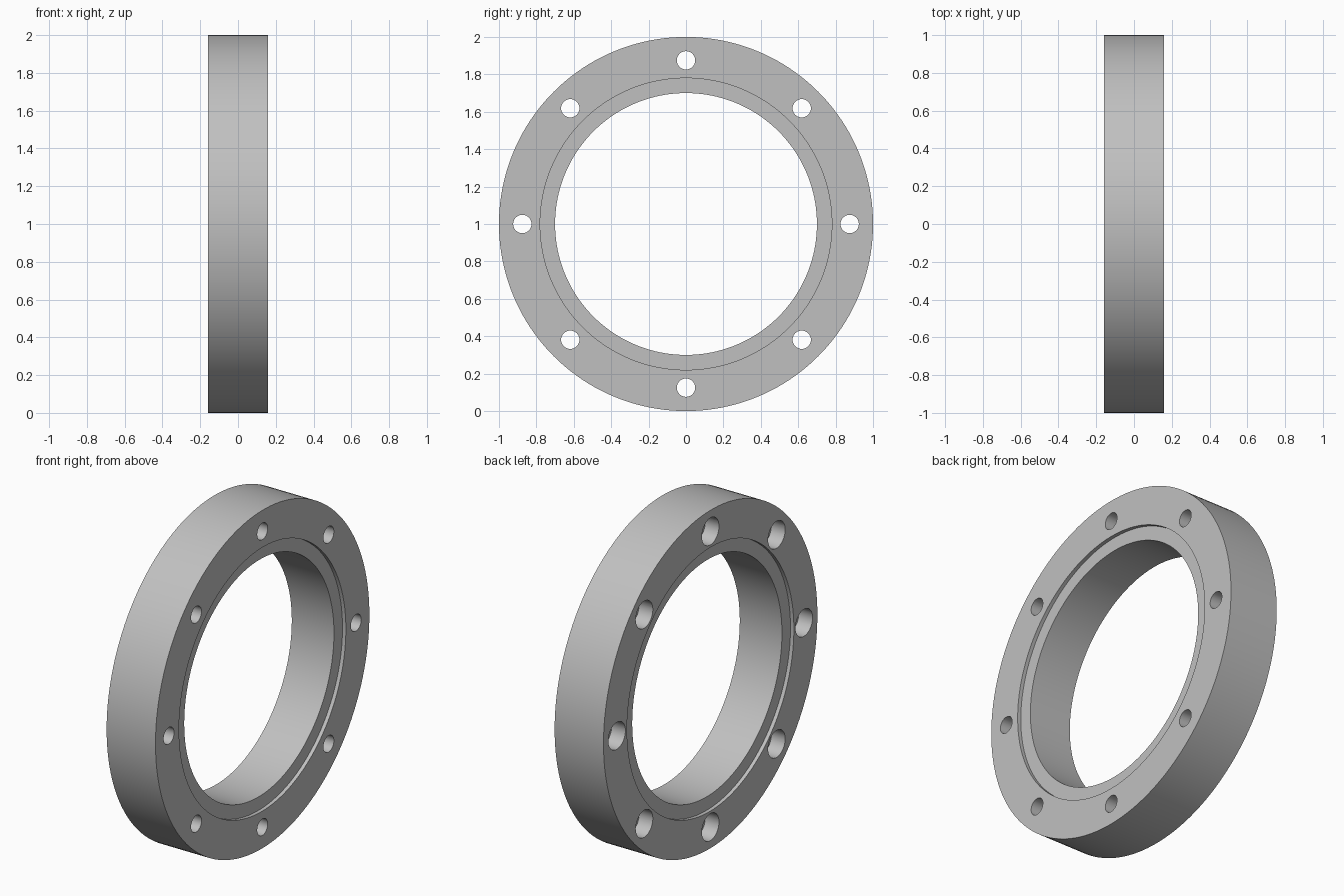
import bpy
import bmesh
from math import cos, sin, tau, radians

# Main dimensions
HALF = 0.16          # half the thickness of the ring
RADIUS = 1.0
BORE = 0.70
RECESS_RADIUS = 0.78
RECESS_DEPTH = 0.022
BOLT_CIRCLE = 0.875
BOLT_RADIUS = 0.049
HEAD_RADIUS = 0.08
HEAD_DEPTH = 0.09
BOLT_COUNT = 8

cube = bpy.data.objects.get("Cube")
if cube:
    bpy.data.objects.remove(cube, do_unlink=True)


def make_material(name, rgb):
    mat = bpy.data.materials.new(name)
    mat.use_nodes = True
    mat.diffuse_color = (*rgb, 1)
    mat.node_tree.nodes["Principled BSDF"].inputs["Base Color"].default_value = (*rgb, 1)
    return mat


def lathe(bm, profile, segments, y=0, z=0):
    """Spin a closed loop of (x, radius) points about an x-parallel axis."""
    rings = []
    for i in range(segments):
        a = tau * i / segments
        rings.append([bm.verts.new((x, y + r * cos(a), z + r * sin(a))) for x, r in profile])
    for i, ring in enumerate(rings):
        after = rings[(i + 1) % segments]
        for j in range(len(profile)):
            k = (j + 1) % len(profile)
            bm.faces.new((ring[j], ring[k], after[k], after[j]))


def make_object(name, bm, mat):
    bmesh.ops.remove_doubles(bm, verts=bm.verts, dist=1e-5)
    bmesh.ops.recalc_face_normals(bm, faces=bm.faces)
    mesh = bpy.data.meshes.new(name)
    bm.to_mesh(mesh)
    bm.free()
    mesh.materials.append(mat)
    obj = bpy.data.objects.new(name, mesh)
    bpy.context.collection.objects.link(obj)
    return obj


steel = make_material("grey_steel", (0.53, 0.53, 0.53))

# Flange ring with a shallow recess around the bore on both faces
floor = HALF - RECESS_DEPTH
half_profile = [(HALF, RADIUS), (HALF, RECESS_RADIUS), (floor, RECESS_RADIUS), (floor, BORE)]
profile = half_profile + [(-x, r) for x, r in reversed(half_profile)]
bm = bmesh.new()
lathe(bm, profile, 160, z=RADIUS)
ring = make_object("flange_ring", bm, steel)

# Stepped bolt holes, wide for the bolt heads on the -x face
step = HEAD_DEPTH - HALF
bm = bmesh.new()
for i in range(BOLT_COUNT):
    a = tau * i / BOLT_COUNT
    bore = [(-0.3, HEAD_RADIUS), (step, HEAD_RADIUS), (step, BOLT_RADIUS), (0.3, BOLT_RADIUS)]
    part = [(-0.3, 0)] + bore + [(0.3, 0)]
    # the axis edge collapses, so cap the ends with triangle fans instead
    y, z = BOLT_CIRCLE * cos(a), RADIUS + BOLT_CIRCLE * sin(a)
    rings = []
    for x, r in bore:
        rings.append([bm.verts.new((x, y + r * cos(tau * s / 40), z + r * sin(tau * s / 40)))
                      for s in range(40)])
    for low, high in zip(rings, rings[1:]):
        for s in range(40):
            t = (s + 1) % 40
            bm.faces.new((low[s], low[t], high[t], high[s]))
    bm.faces.new(rings[0])
    bm.faces.new(rings[-1])
cutter = make_object("bolt_hole_cutter", bm, steel)
cutter.hide_render = True

cut = ring.modifiers.new("bolt_holes", 'BOOLEAN')
cut.operation = 'DIFFERENCE'
cut.solver = 'EXACT'
cut.object = cutter

# Apply the cut, drop the cutter and smooth the round walls
bpy.ops.object.select_all(action='DESELECT')
ring.select_set(True)
bpy.context.view_layer.objects.active = ring
bpy.ops.object.modifier_apply(modifier=cut.name)
bpy.data.objects.remove(cutter, do_unlink=True)
bpy.ops.object.shade_smooth_by_angle(angle=radians(30))
